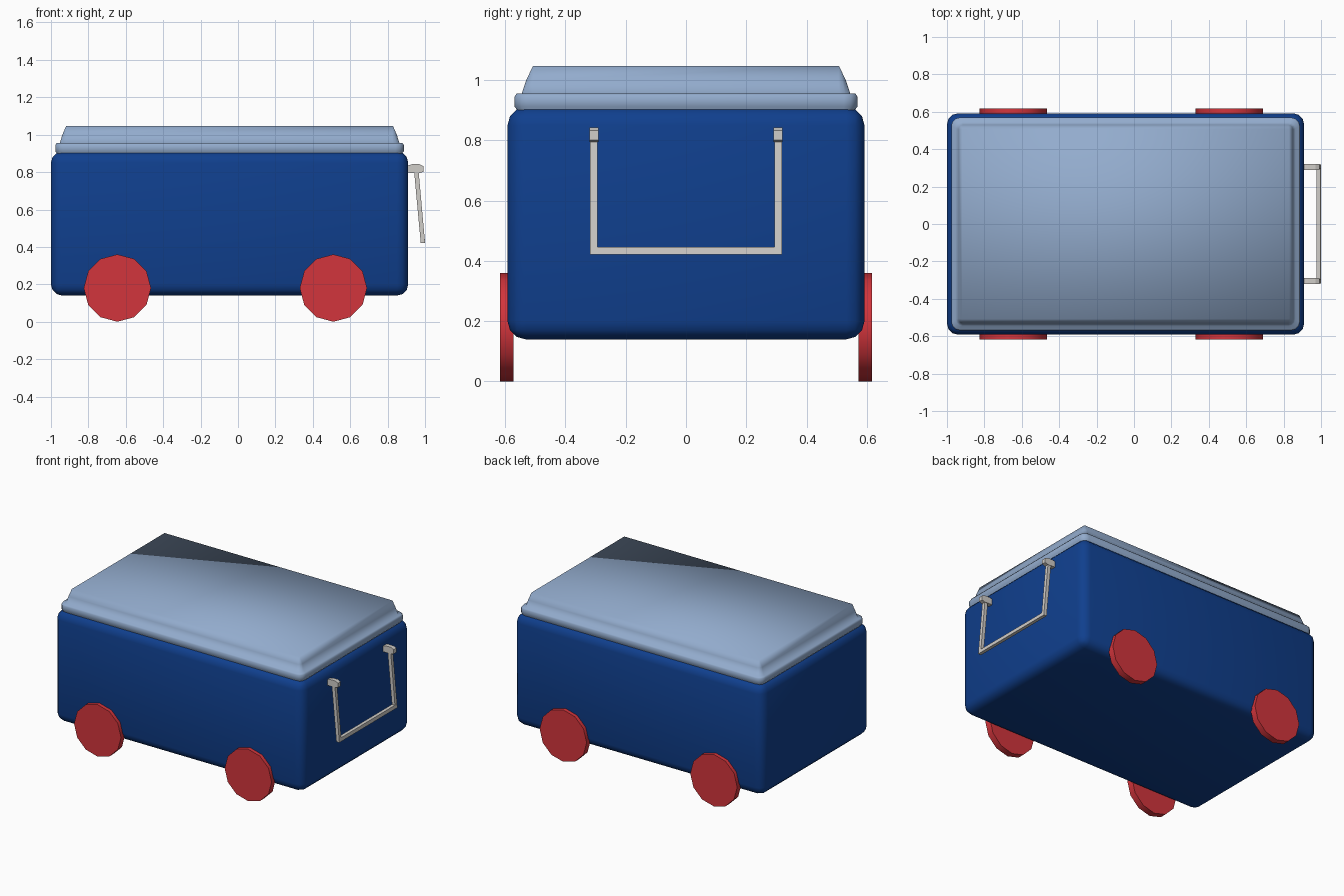
import bpy, bmesh, math
from mathutils import Matrix

if "Cube" in bpy.data.objects:
    bpy.data.objects.remove(bpy.data.objects["Cube"])


def material(name, rgb):
    m = bpy.data.materials.new(name)
    m.diffuse_color = (*rgb, 1)
    m.use_nodes = True
    m.node_tree.nodes["Principled BSDF"].inputs["Base Color"].default_value = m.diffuse_color
    return m


BLUE = material("deep blue", (0.005, 0.05, 0.27))
PALE = material("pale blue", (0.29, 0.41, 0.61))
RED = material("red", (0.65, 0.035, 0.045))
GREY = material("light grey", (0.63, 0.61, 0.58))


def finish(name, bm, mat, smooth=False):
    bmesh.ops.recalc_face_normals(bm, faces=bm.faces)
    me = bpy.data.meshes.new(name)
    bm.to_mesh(me)
    bm.free()
    me.materials.append(mat)
    for p in me.polygons:
        p.use_smooth = smooth
    ob = bpy.data.objects.new(name, me)
    bpy.context.collection.objects.link(ob)
    return ob


def rounded_ring(bm, cx, hx, hy, z, r, n=3):
    """Rounded rectangle of vertices at height z."""
    ring = []
    for k, (sx, sy) in enumerate([(1, 1), (-1, 1), (-1, -1), (1, -1)]):
        for i in range(n + 1):
            a = math.pi / 2 * (k + i / n)
            ring.append(bm.verts.new((cx + sx * (hx - r) + r * math.cos(a),
                                      sy * (hy - r) + r * math.sin(a), z)))
    return ring


def loft(name, cx, rings, mat):
    bm = bmesh.new()
    loops = [rounded_ring(bm, cx, *r) for r in rings]
    for a, b in zip(loops, loops[1:]):
        for i in range(len(a)):
            j = (i + 1) % len(a)
            bm.faces.new((a[i], a[j], b[j], b[i]))
    bm.faces.new(loops[0])
    bm.faces.new(loops[-1])
    bmesh.ops.remove_doubles(bm, verts=bm.verts, dist=0.0005)
    return finish(name, bm, mat, True)


def extrude_xz(name, pts, y0, y1, mat):
    """Side profile in x,z extruded along y."""
    bm = bmesh.new()
    a = [bm.verts.new((x, y0, z)) for x, z in pts]
    b = [bm.verts.new((x, y1, z)) for x, z in pts]
    bm.faces.new(a)
    bm.faces.new(b)
    for i in range(len(a)):
        j = (i + 1) % len(a)
        bm.faces.new((a[i], a[j], b[j], b[i]))
    return finish(name, bm, mat)


# cooler body: box with rounded edges
CX = -0.045
bm = bmesh.new()
bmesh.ops.create_cube(bm, size=1, matrix=Matrix.Translation((CX, 0, 0.525))
                      @ Matrix.Diagonal((1.91, 1.184, 0.77, 1)))
bmesh.ops.bevel(bm, geom=bm.edges[:], offset=0.06, segments=3, profile=0.5,
                affect='EDGES')
finish("cooler_body", bm, BLUE, True)

# lid: rim, small step, sloped raised top with sharp corners
loft("lid", CX, [
    (0.925, 0.562, 0.885, 0.04),
    (0.925, 0.562, 0.903, 0.04),
    (0.932, 0.569, 0.912, 0.045),
    (0.932, 0.569, 0.945, 0.045),
    (0.925, 0.562, 0.955, 0.04),
    (0.908, 0.545, 0.955, 0.035),
    (0.894, 0.530, 1.000, 0.025),
    (0.874, 0.508, 1.046, 0.0),
], PALE)

# wheels
for x, end in ((-0.645, "left"), (0.51, "right")):
    for s, side in ((-1, "front"), (1, "back")):
        bm = bmesh.new()
        bmesh.ops.create_cone(bm, cap_ends=True, segments=12, radius1=0.18,
                              radius2=0.18, depth=0.045,
                              matrix=Matrix.Translation((x, s * 0.595, 0.18))
                              @ Matrix.Rotation(math.pi / 2, 4, 'X'))
        ob = finish(f"wheel_{side}_{end}", bm, RED, True)
        bpy.ops.object.select_all(action='DESELECT')
        ob.select_set(True)
        bpy.context.view_layer.objects.active = ob
        bpy.ops.object.shade_smooth_by_angle(angle=math.radians(40))

# swing handle: brackets, two arms and a cross bar
bracket = [(0.90, 0.797), (0.90, 0.833), (0.93, 0.842), (0.97, 0.842),
           (0.991, 0.832), (0.991, 0.802), (0.97, 0.795)]
arm = [(0.942, 0.80), (0.966, 0.80), (1.0, 0.422), (0.977, 0.422)]
bar = [(0.975, 0.447), (0.998, 0.447), (1.0, 0.422), (0.977, 0.422)]
for s, side in ((-1, "front"), (1, "back")):
    extrude_xz(f"handle_bracket_{side}", bracket, s * 0.29, s * 0.32, GREY)
    extrude_xz(f"handle_arm_{side}", arm, s * 0.294, s * 0.318, GREY)
extrude_xz("handle_bar", bar, -0.294, 0.294, GREY)
